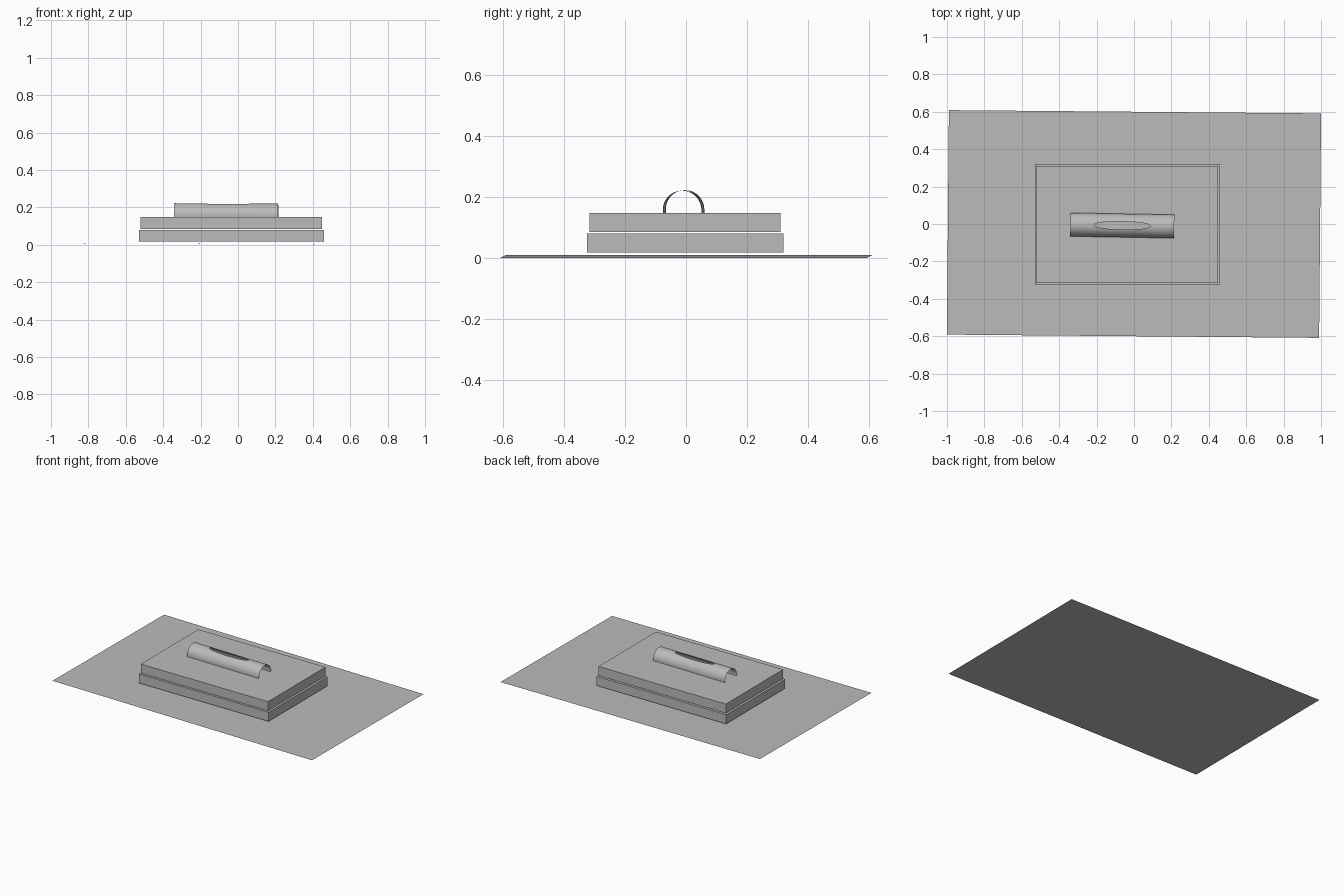
import bpy
import bmesh
from math import cos, sin, pi, radians

cube = bpy.data.objects.get("Cube")
if cube:
    bpy.data.objects.remove(cube, do_unlink=True)

grey = bpy.data.materials.new("plain grey")
grey.use_nodes = True
colour = (0.5, 0.5, 0.5, 1)
grey.diffuse_color = colour
grey.node_tree.nodes["Principled BSDF"].inputs["Base Color"].default_value = colour


def finish(name, bm, location, rotation=(0, 0, 0)):
    mesh = bpy.data.meshes.new(name)
    bm.to_mesh(mesh)
    bm.free()
    mesh.materials.append(grey)
    obj = bpy.data.objects.new(name, mesh)
    obj.location = location
    obj.rotation_euler = [radians(a) for a in rotation]
    bpy.context.collection.objects.link(obj)
    return obj


def slab(name, size, location, rotation=(0, 0, 0)):
    bm = bmesh.new()
    bmesh.ops.create_cube(bm, size=1)
    bmesh.ops.scale(bm, vec=size, verts=bm.verts)
    return finish(name, bm, location, rotation)


def sheet(name, width, depth, location, rotation=(0, 0, 0)):
    bm = bmesh.new()
    bmesh.ops.create_grid(bm, x_segments=1, y_segments=1, size=0.5)
    bmesh.ops.scale(bm, vec=(width, depth, 1), verts=bm.verts)
    return finish(name, bm, location, rotation)


# Wide base sheet and the two stacked slabs
sheet("base_sheet", 1.99, 1.2, (0, 0, 0.005), (0, 0.25, -0.5))
slab("lower_slab", (0.99, 0.643, 0.063), (-0.035, -0.002, 0.049))
slab("upper_slab", (0.97, 0.625, 0.063), (-0.035, -0.003, 0.1165))
sheet("handle_plate", 0.87, 0.26, (-0.035, -0.003, 0.1515))

# Arched handle: an open sheet with an oval opening in its crown
LENGTH, RADIUS, LEGS = 0.555, 0.063, 0.012
STEPS, ARC = 48, 24
HOLE_HALF, HOLE_WIDTH = 0.15, 0.022


def arch_point(x, t):
    return (x, RADIUS * cos(t), LEGS + RADIUS * sin(t))


# Column positions are denser where the opening is
hole_x = [-HOLE_HALF * cos(pi * i / STEPS) for i in range(STEPS + 1)]
columns = [-LENGTH / 2] + hole_x + [LENGTH / 2]
bm = bmesh.new()
for side in (1, -1):
    previous = None
    for x in columns:
        half = HOLE_WIDTH * max(0, 1 - (x / HOLE_HALF) ** 2) ** 0.5
        rim = pi / 2 - half / RADIUS
        angles = [rim * j / ARC for j in range(ARC + 1)]
        points = [(x, RADIUS, 0)] + [arch_point(x, t) for t in angles]
        row = [bm.verts.new((px, side * py, pz)) for px, py, pz in points]
        if previous:
            for j in range(len(row) - 1):
                quad = [previous[j], row[j], row[j + 1], previous[j + 1]]
                bm.faces.new(quad if side > 0 else quad[::-1])
        previous = row
bmesh.ops.remove_doubles(bm, verts=bm.verts, dist=0.00001)
bmesh.ops.recalc_face_normals(bm, faces=bm.faces)
if sum(f.normal.z for f in bm.faces) < 0:
    bmesh.ops.reverse_faces(bm, faces=bm.faces)
for face in bm.faces:
    face.smooth = True
finish("arched_handle", bm, (-0.063, -0.008, 0.1465), (0, 0.2, -1))
